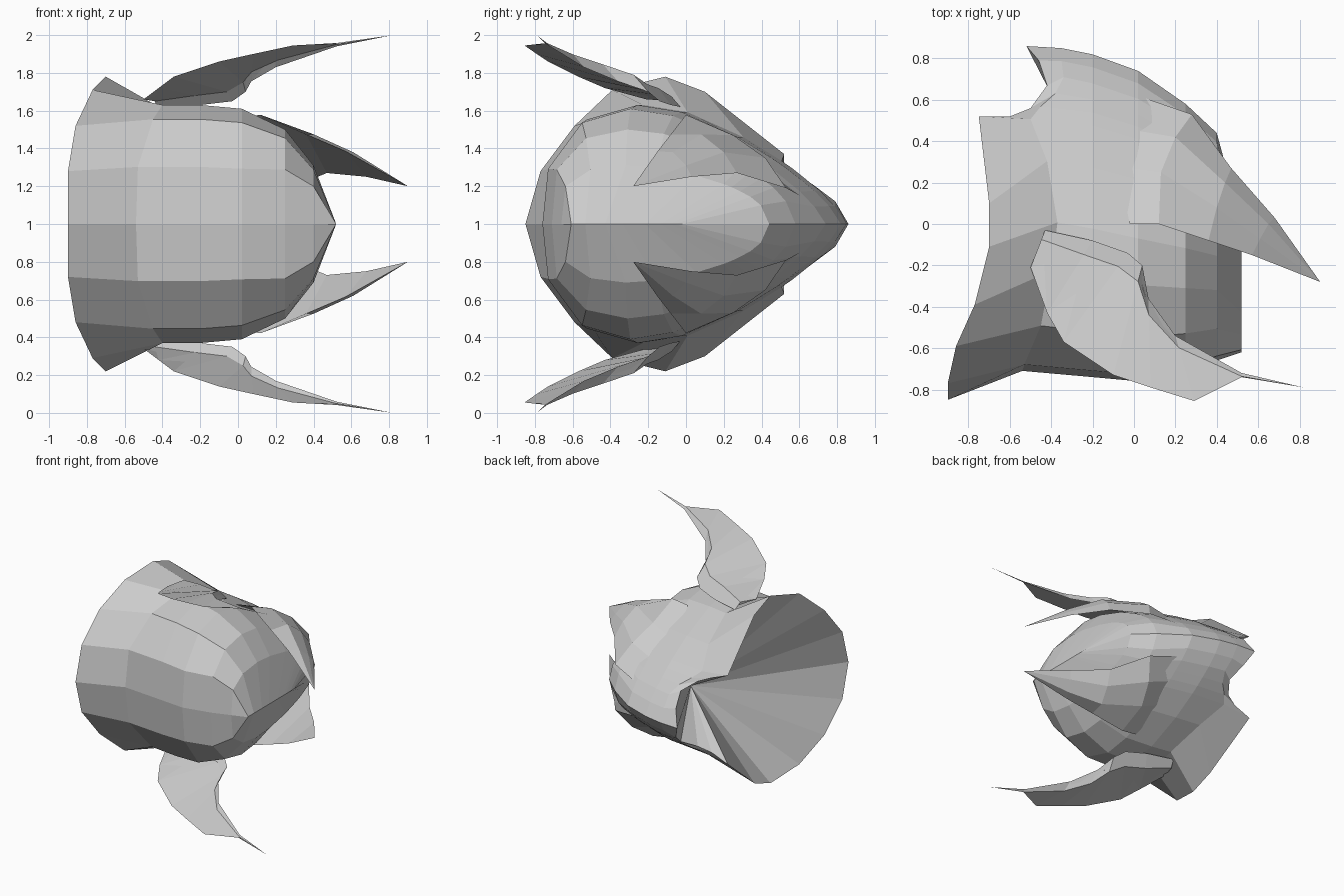
import bpy, bmesh
from mathutils import Vector

old = bpy.data.objects.get("Cube")
if old:
    bpy.data.objects.remove(old, do_unlink=True)

grey = bpy.data.materials.new("plain_grey")
grey.use_nodes = True
tone = (0.6, 0.6, 0.6, 1)
grey.diffuse_color = tone
grey.node_tree.nodes["Principled BSDF"].inputs["Base Color"].default_value = tone


def finish(name, bm, mirror):
    """Turn a bmesh into an object whose origin is on the symmetry plane."""
    bmesh.ops.remove_doubles(bm, verts=bm.verts, dist=0.002)
    bmesh.ops.recalc_face_normals(bm, faces=bm.faces)
    mesh = bpy.data.meshes.new(name)
    bm.to_mesh(mesh)
    bm.free()
    mesh.materials.append(grey)
    ob = bpy.data.objects.new(name, mesh)
    ob.location.z = 1
    bpy.context.collection.objects.link(ob)
    if mirror:
        mod = ob.modifiers.new("mirror", 'MIRROR')
        mod.use_axis = (False, False, True)
        mod.use_mirror_merge = False


def loft(bm, sections):
    """Skin a list of closed sections with quads."""
    rings = [[bm.verts.new(p) for p in s] for s in sections]
    for a, b in zip(rings, rings[1:]):
        n = len(a)
        for i in range(n):
            j = (i + 1) % n
            bm.faces.new((a[i], a[j], b[j], b[i]))
    return rings


def cone(bm, ring, tip):
    """Join a ring of vertices to a single point."""
    point = bm.verts.new(tip)
    for a, b in zip(ring, ring[1:] + ring[:1]):
        bm.faces.new((a, b, point))


def both_halves(half):
    """Close an upper half section with its reflection."""
    return half + [(x, y, -z) for x, y, z in half[-2:0:-1]]


# Shell: flared rim with a rear notch, then egg-shaped sections closing to a side edge
rim = [(-.9, -.85, 0), (-.9, -.77, .28), (-.86, -.59, .52), (-.77, -.39, .71),
       (-.7, -.11, .78), (-.7, .1, .7), (-.75, .52, .37), (-.6, .52, .31),
       (-.5, .56, .27), (-.42, .67, .21), (-.46, .79, .12), (-.52, .86, 0)]
egg = [(0, 0), (.02, .48), (.14, .88), (.31, 1), (.46, .94), (.65, .73),
       (.78, .53), (.82, .46), (.86, .38), (.91, .28), (.96, .15), (1, 0)]
seam = [-.04, -.03, .05, .1, .13, .08, 0, .05, .12, .16, .15, .15]
# Each station: x, front y, back y, half height, bluntness power
stations = [(-.5, -.71, .85, .63, 1), (-.2, -.74, .82, .63, 1), (.02, -.76, .74, .61, 1),
            (.25, -.71, .58, .5, .75), (.4, -.66, .44, .31, .6), (.52, -.62, 0, 0, 1)]
sections = [both_halves(rim)]
for k, (x, front, back, height, blunt) in enumerate(stations):
    sections.append(both_halves([
        (x + (s if k == 0 else 0), front + (back - front) * t, height * h ** blunt)
        for (t, h), s in zip(egg, seam)]))
bm = bmesh.new()
edge = loft(bm, sections)[0]
# Hollow rear: the rim runs inward to one point
cone(bm, edge, (-.17, .18, 0))
finish("shell", bm, False)


def blade(name, sections, tip):
    """Tapering blade, mirrored above and below."""
    bm = bmesh.new()
    rings = loft(bm, sections)
    bm.faces.new(rings[0])
    cone(bm, rings[-1], tip)
    finish(name, bm, True)


# Curved horns: sharp outer edge, thick wedge along the inner edge
outer = [(-.5, -.21, .66), (-.42, -.43, .72), (-.34, -.57, .78), (-.1, -.73, .86),
         (.08, -.79, .9), (.29, -.855, .945), (.52, -.74, .95)]
inner = [(-.43, -.03, .62), (-.2, -.08, .63), (-.03, -.14, .65), (.04, -.2, .7),
         (.07, -.36, .755), (.2, -.54, .83), (.52, -.72, .94)]
thick = [.6, 1, 1, 1, 1, .75, .2]
horn = []
for o, n, w in zip(outer, inner, thick):
    o, n = Vector(o), Vector(n)
    way = o - n
    way.z = 0
    way.normalize()
    ridge = n + w * (way * .08 + Vector((0, 0, .09)))
    under = n + w * (way * .05 + Vector((0, 0, .05)))
    horn.append((o, ridge, n, under))
blade("horns", horn, (.82, -.79, 1))

# Side spikes: swept flaps that rise out of the shell
lead = [(-.02, 0, .56), (.12, 0, .578), (.36, -.08, .475), (.57, -.15, .385)]
bulge = [(-.08, .28, .39), (.13, .25, .47), (.4, .08, .475), (.61, -.07, .38)]
flank = [(-.04, .46, .27), (.2, .42, .35), (.44, .2, .38), (.65, 0, .31)]
trail = [(.02, .62, .14), (.28, .53, .19), (.47, .27, .27), (.68, .03, .25)]
blade("side_spikes", list(zip(lead, bulge, flank, trail)), (.9, -.28, .2))
